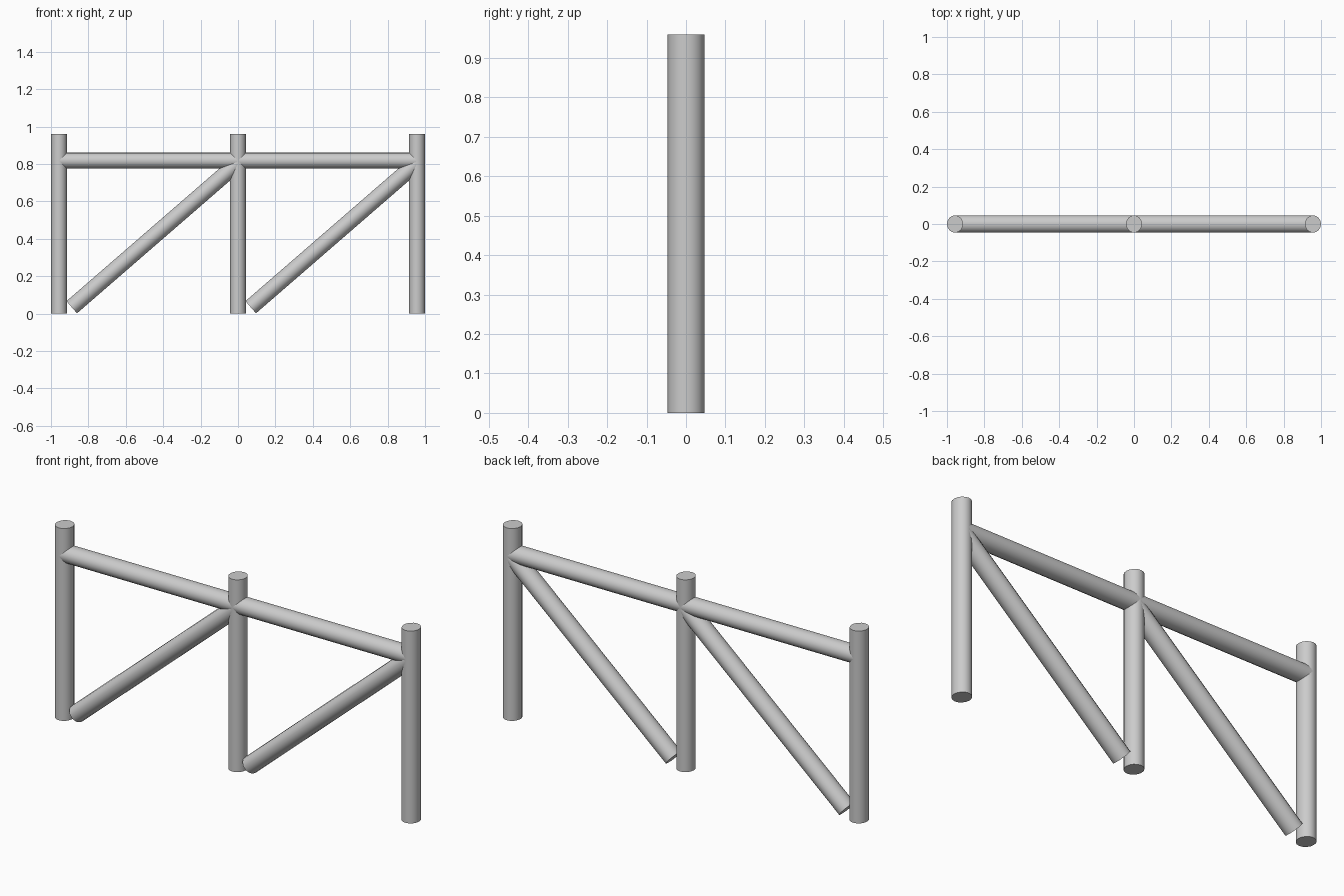
import bpy
from mathutils import Vector

if "Cube" in bpy.data.objects:
    bpy.data.objects.remove(bpy.data.objects["Cube"])

R = 0.0465       # pole radius front to back
SPAN = 0.957     # spacing between posts


def pole(name, start, end, squash=0.925):
    """Round pole from start to end, slightly deeper in y than it is wide."""
    a, b = Vector(start), Vector(end)
    d = b - a
    bpy.ops.mesh.primitive_cylinder_add(vertices=16, radius=R, depth=d.length)
    ob = bpy.context.object
    ob.name = name
    for v in ob.data.vertices:
        v.co.x *= squash
    # rotate in the xz plane only, so local y stays world y
    ob.rotation_euler = (0, Vector((0, 0, 1)).angle(d), 0)
    ob.location = (a + b) / 2
    bpy.ops.object.shade_smooth_by_angle()
    return ob


# upright posts
for i, x in enumerate((-SPAN, 0, SPAN)):
    pole(f"post_{i + 1}", (x, 0, 0), (x, 0, 0.96))

# top rails and diagonal braces, one of each per bay
for i, x in enumerate((-SPAN, 0)):
    pole(f"rail_{i + 1}", (x, 0, 0.818), (x + SPAN, 0, 0.818))
    pole(f"brace_{i + 1}", (x + 0.068, 0, 0.034), (x + SPAN, 0, 0.805))
